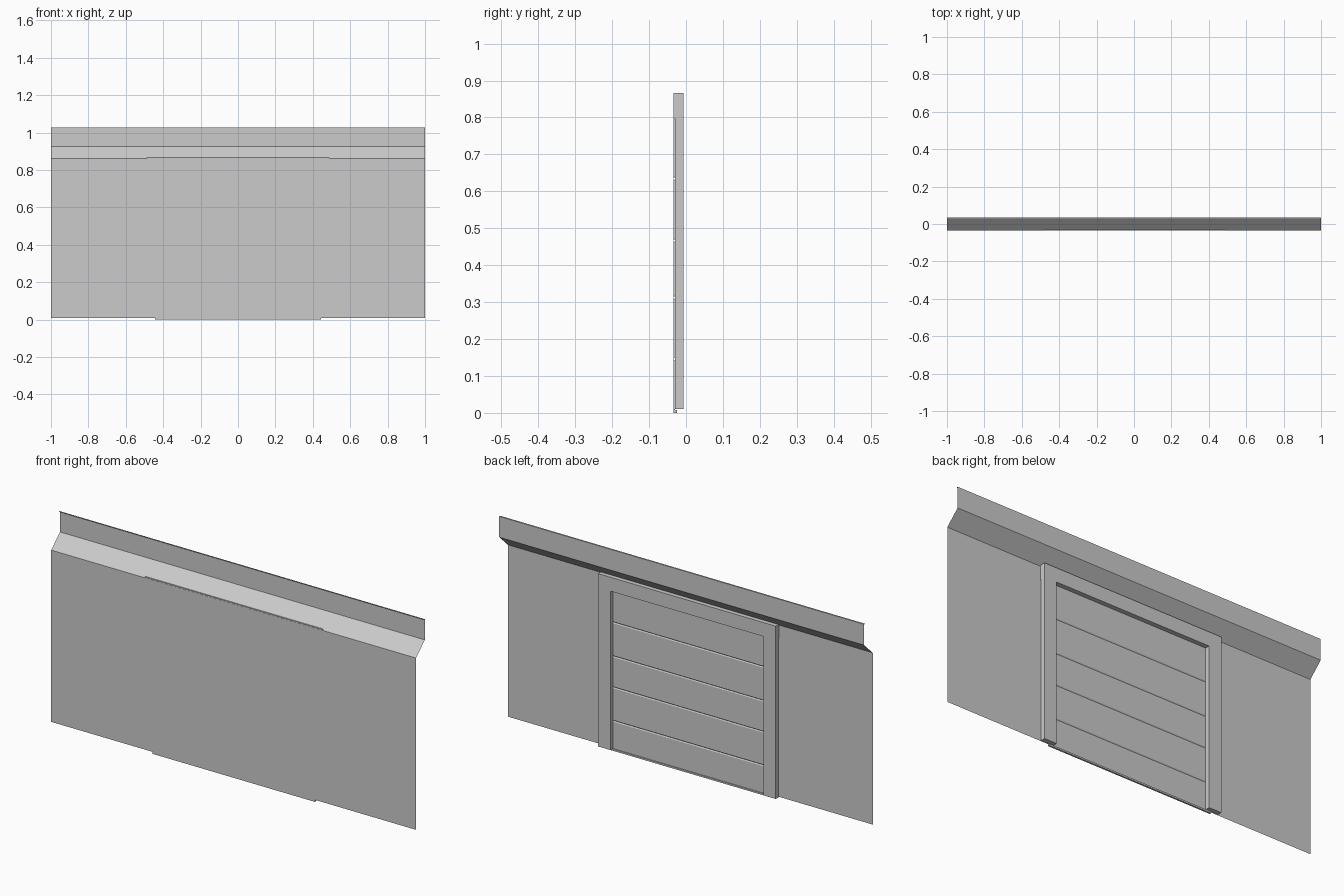
import bpy
import bmesh

cube = bpy.data.objects.get("Cube")
if cube:
    bpy.data.objects.remove(cube, do_unlink=True)

grey = bpy.data.materials.new("light_grey")
grey.use_nodes = True
COLOUR = (0.6, 0.6, 0.6, 1)
grey.diffuse_color = COLOUR
grey.node_tree.nodes["Principled BSDF"].inputs["Base Color"].default_value = COLOUR


def extrude_profile(name, profile, x0, x1, closed=True):
    """Sweep a (y, z) profile along x; closed profiles become capped solids."""
    bm = bmesh.new()
    a = [bm.verts.new((x0, y, z)) for y, z in profile]
    b = [bm.verts.new((x1, y, z)) for y, z in profile]
    n = len(profile)
    for i in range(n if closed else n - 1):
        j = (i + 1) % n
        bm.faces.new((a[i], b[i], b[j], a[j]))
    if closed:
        bm.faces.new(a)
        bm.faces.new(b)
        bmesh.ops.recalc_face_normals(bm, faces=bm.faces)
    mesh = bpy.data.meshes.new(name)
    bm.to_mesh(mesh)
    bm.free()
    mesh.materials.append(grey)
    obj = bpy.data.objects.new(name, mesh)
    bpy.context.collection.objects.link(obj)
    return obj


def box(name, x0, x1, y0, y1, z0, z1):
    return extrude_profile(name, [(y0, z0), (y1, z0), (y1, z1), (y0, z1)], x0, x1)


FRONT, BACK = -0.034, -0.007   # wall plane and rear face of the frame
DOOR_BACK = -0.03
DOOR_TOP = 0.797
BASE = 0.01

# Folded sheet wall: lower face, sloping step, upper face and small top lip
wall = [(FRONT, BASE), (FRONT, 0.861), (0.034, 0.925), (0.034, 1.028), (0.026, 1.028)]
extrude_profile("wall_sheet", wall, -1, 1, closed=False)

# Sectional door with a V groove at each panel joint
face = FRONT + 0.0003
door = [(face, 0.0), (DOOR_BACK, 0.0)]
for joint in (0.146, 0.312, 0.466, 0.634):
    door += [(DOOR_BACK, joint - 0.005), (face + 0.0003, joint), (DOOR_BACK, joint + 0.005)]
door += [(DOOR_BACK, DOOR_TOP), (face, DOOR_TOP)]
extrude_profile("door_panels", door, -0.445, 0.445)

# Seal along the foot of the door
box("door_seal", -0.445, 0.445, face, -0.025, 0, 0.008)

# Door frame: jambs stand clear of the wall so the door slides behind them
for side, name in ((1, "left_jamb"), (-1, "right_jamb")):
    xs = sorted((side * 0.42, side * 0.487))
    box(name, xs[0], xs[1], DOOR_BACK, BACK, BASE, DOOR_TOP)
box("frame_header", -0.487, 0.487, face, BACK, DOOR_TOP, 0.866)
